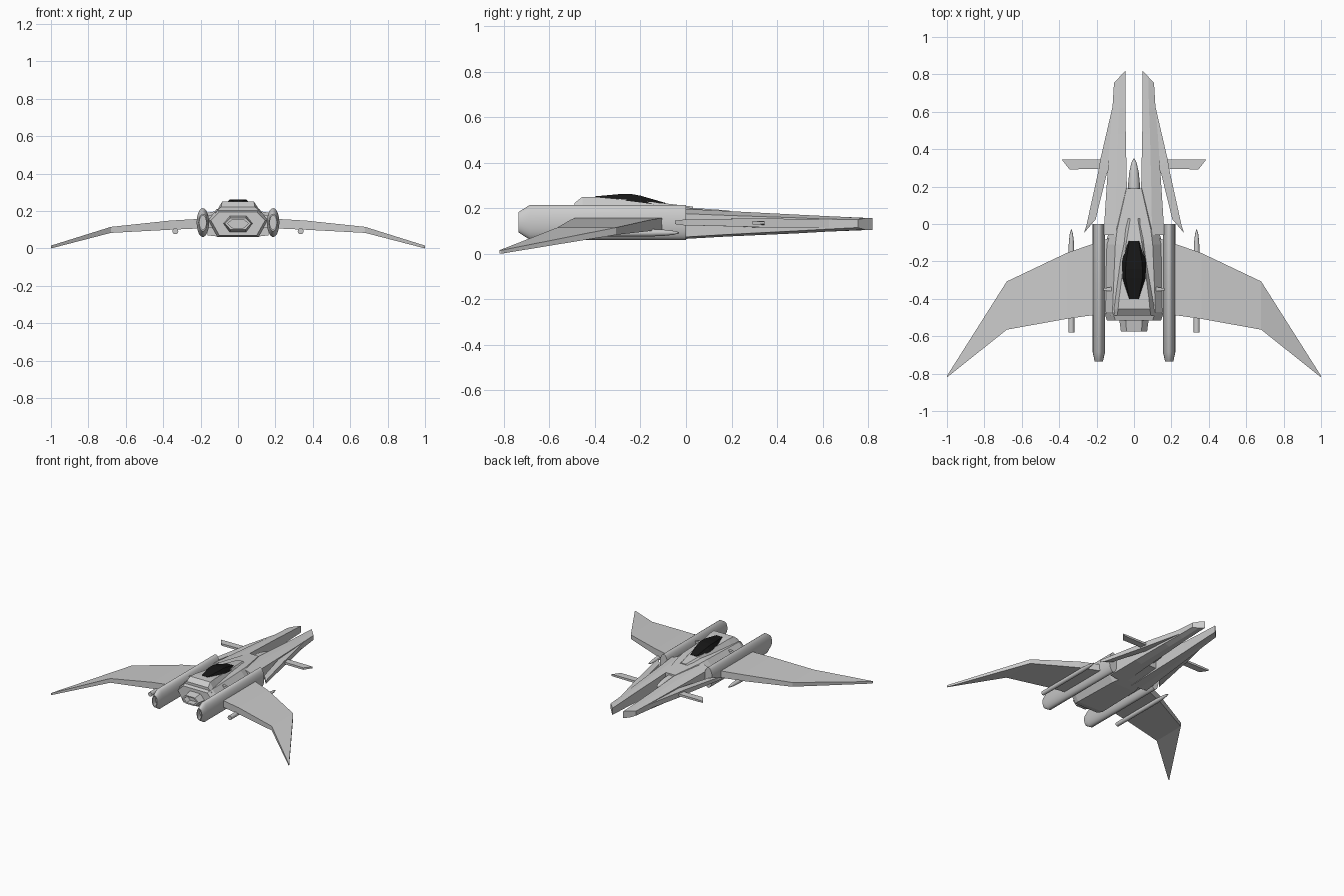
import bpy, bmesh
from math import cos, sin, pi


def loft(name, rings, mirror=False, smooth=False, color=None):
    """Skin a list of equal-length point rings and cap both ends."""
    bm = bmesh.new()
    vs = [[bm.verts.new(p) for p in r] for r in rings]
    n = len(rings[0])
    for a, b in zip(vs, vs[1:]):
        for i in range(n):
            j = (i + 1) % n
            bm.faces.new((a[i], a[j], b[j], b[i]))
    bm.faces.new(vs[0])
    bm.faces.new(vs[-1][::-1])
    bmesh.ops.recalc_face_normals(bm, faces=bm.faces)
    me = bpy.data.meshes.new(name)
    bm.to_mesh(me)
    bm.free()
    ob = bpy.data.objects.new(name, me)
    bpy.context.collection.objects.link(ob)
    if mirror:
        ob.modifiers.new("mirror", 'MIRROR').use_mirror_merge = False
    if smooth:
        bpy.context.view_layer.objects.active = ob
        bpy.ops.object.select_all(action='DESELECT')
        ob.select_set(True)
        bpy.ops.object.shade_smooth_by_angle(angle=0.6)
    if color:
        mat = bpy.data.materials.new(name)
        mat.diffuse_color = color
        me.materials.append(mat)
    return ob


def ellipse(x, y, z, rx, rz, n=24):
    return [(x + rx * cos(2 * pi * i / n), y, z + rz * sin(2 * pi * i / n)) for i in range(n)]


def turned(name, x, z, stations, n=24, mirror=True):
    """Elliptical body along y from (y, rx, rz) stations."""
    return loft(name, [ellipse(x, y, z, rx, rz, n) for y, rx, rz in stations], mirror, True)


def hexa(y, wt, wm, wb, zt, zm, zb):
    """Symmetric hexagon cross-section."""
    return [(-wt, y, zt), (wt, y, zt), (wm, y, zm), (wb, y, zb), (-wb, y, zb), (-wm, y, zm)]


def trap(y, wt, wb, zt, zb):
    return [(-wt, y, zt), (wt, y, zt), (wb, y, zb), (-wb, y, zb)]


# Central fuselage and tail
loft("fuselage", [
    hexa(0.19, 0.04, 0.06, 0.04, 0.19, 0.15, 0.09),
    hexa(-0.03, 0.09, 0.13, 0.08, 0.205, 0.15, 0.065),
    hexa(-0.11, 0.10, 0.155, 0.10, 0.21, 0.15, 0.06),
    hexa(-0.47, 0.115, 0.16, 0.11, 0.21, 0.15, 0.06),
    hexa(-0.515, 0.10, 0.145, 0.10, 0.195, 0.15, 0.07)])
loft("tail_exhaust", [
    hexa(-0.50, 0.045, 0.08, 0.045, 0.175, 0.133, 0.085),
    hexa(-0.575, 0.04, 0.07, 0.04, 0.163, 0.133, 0.1),
    hexa(-0.575, 0.03, 0.055, 0.03, 0.155, 0.133, 0.11),
    hexa(-0.53, 0.03, 0.055, 0.03, 0.155, 0.133, 0.11)])
turned("nose_probe", 0, 0.15, [(0.18, 0.032, 0.03), (0.22, 0.031, 0.029), (0.28, 0.025, 0.023),
                               (0.33, 0.013, 0.012), (0.35, 0.002, 0.002)], 16, False)

# Cockpit housing and dark canopy
loft("cockpit_housing", [
    trap(0.03, 0.02, 0.05, 0.207, 0.19),
    trap(-0.09, 0.04, 0.068, 0.221, 0.19),
    trap(-0.40, 0.08, 0.11, 0.25, 0.19),
    trap(-0.455, 0.085, 0.12, 0.25, 0.19),
    trap(-0.49, 0.09, 0.125, 0.222, 0.19)])
loft("canopy", [
    trap(-0.09, 0.025, 0.04, 0.223, 0.21),
    trap(-0.20, 0.042, 0.064, 0.255, 0.225),
    trap(-0.24, 0.045, 0.065, 0.262, 0.23),
    trap(-0.29, 0.045, 0.065, 0.262, 0.235),
    trap(-0.40, 0.025, 0.032, 0.252, 0.24)], color=(0.008, 0.008, 0.008, 1))

# Long twin forward prongs: inner wall tall, outer edge thinner
prong = []
for yi, yo, xi, xo, zt, zb, ot, ob in [
        (0.82, 0.755, 0.045, 0.107, 0.156, 0.105, 0.15, 0.115),
        (0.62, 0.62, 0.045, 0.115, 0.165, 0.097, 0.152, 0.108),
        (0.48, 0.48, 0.044, 0.127, 0.172, 0.089, 0.158, 0.1),
        (0.19, 0.19, 0.038, 0.147, 0.187, 0.076, 0.168, 0.085),
        (-0.06, -0.06, 0.03, 0.163, 0.2, 0.062, 0.178, 0.07)]:
    prong.append([(xi, yi, zt), ((xi + xo) / 2, (yi + yo) / 2, zt),
                  (xo, yo, ot), (xo, yo, ob), ((xi + xo) / 2, (yi + yo) / 2, zb), (xi, yi, zb)])
loft("forward_prong", prong, True)


def plate(name, sections):
    """Mirrored blade from (front xy, rear xy, top z, bottom z) sections."""
    rings = [[(*f, t), (*r, t), (*r, b), (*f, b)] for f, r, t, b in sections]
    return loft(name, rings, True)


# Swept side blades, canards and main wings
plate("side_blade", [
    ((0.114, 0.63), (0.10, 0.60), 0.15, 0.115),
    ((0.18, 0.345), (0.13, 0.30), 0.155, 0.115),
    ((0.189, 0.29), (0.145, 0.27), 0.155, 0.118),
    ((0.255, -0.01), (0.205, 0.025), 0.15, 0.125),
    ((0.268, -0.048), (0.262, -0.042), 0.145, 0.13)])
plate("canard", [
    ((0.14, 0.345), (0.14, 0.295), 0.144, 0.127),
    ((0.345, 0.345), (0.345, 0.292), 0.143, 0.128),
    ((0.385, 0.345), (0.381, 0.338), 0.142, 0.13)])
plate("wing", [
    ((0.13, -0.075), (0.13, -0.475), 0.162, 0.11),
    ((0.36, -0.155), (0.36, -0.507), 0.149, 0.1),
    ((0.68, -0.307), (0.68, -0.565), 0.115, 0.083),
    ((1.0, -0.812), (1.0, -0.82), 0.015, 0.0)])

# Tall elliptical engine pods with hollow nozzles
turned("engine_pod", 0.188, 0.138, [
    (0.0, 0.033, 0.077), (-0.685, 0.033, 0.077), (-0.735, 0.022, 0.045),
    (-0.735, 0.017, 0.037), (-0.70, 0.017, 0.037)], 32)

# Underwing missiles
turned("missile", 0.335, 0.092, [
    (-0.03, 0.002, 0.002), (-0.05, 0.008, 0.008), (-0.09, 0.013, 0.013),
    (-0.15, 0.016, 0.016), (-0.58, 0.016, 0.016)], 16)

# Small struts between fuselage and pods
plate("pod_strut", [
    ((0.11, -0.335), (0.11, -0.36), 0.2, 0.18),
    ((0.17, -0.345), (0.17, -0.355), 0.19, 0.175)])
